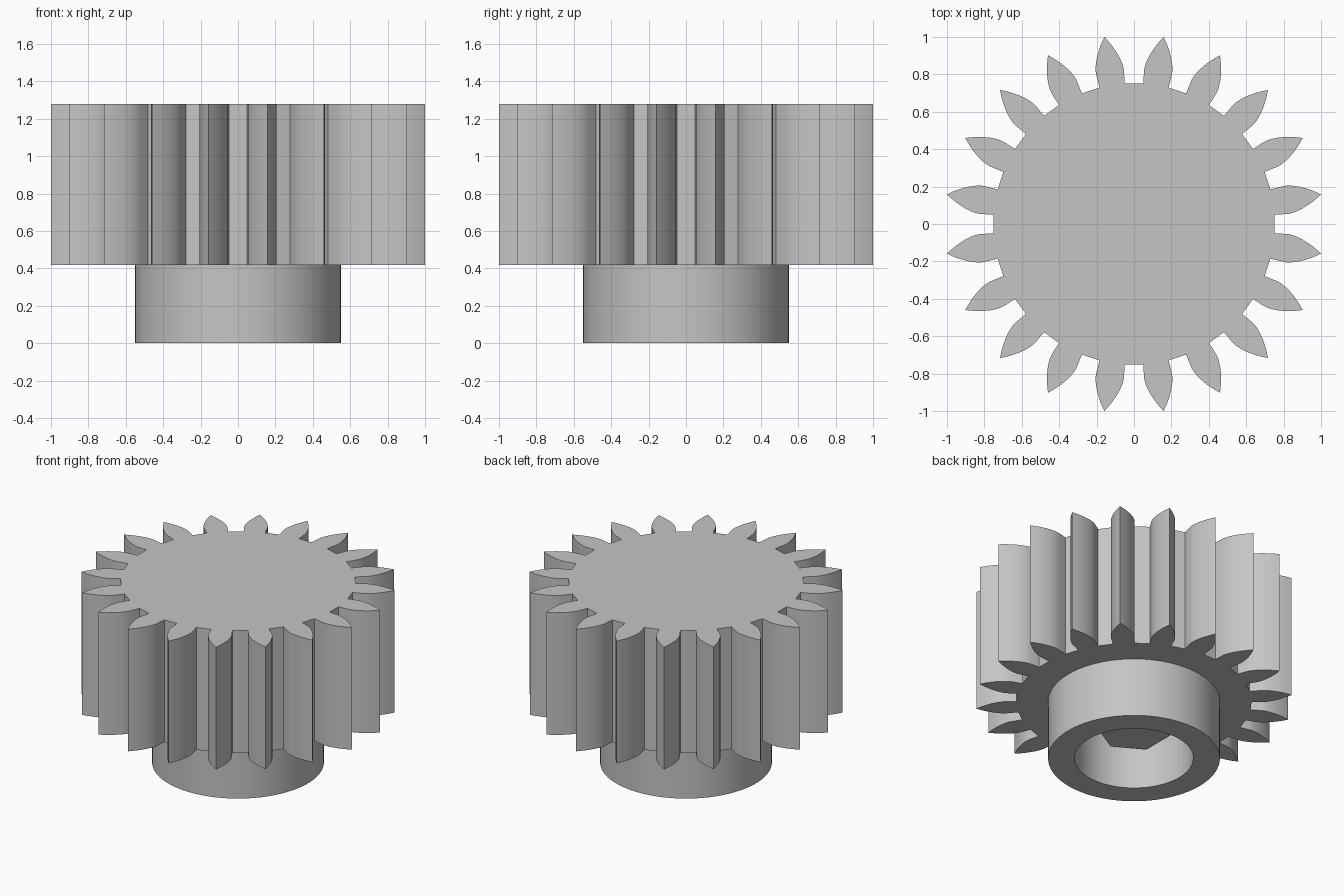
import bpy, bmesh, math

cube = bpy.data.objects.get("Cube")
if cube:
    bpy.data.objects.remove(cube, do_unlink=True)

grey = bpy.data.materials.new("plain_grey")
grey.use_nodes = True
color = (0.56, 0.56, 0.56, 1)
grey.diffuse_color = color
grey.node_tree.nodes["Principled BSDF"].inputs["Base Color"].default_value = color

TEETH, ROOT, BASE, TIP = 20, 0.752, 0.827, 1.0126
GEAR_BOTTOM, GEAR_TOP = 0.417, 1.28


def polar(r, a):
    return (r * math.cos(a), r * math.sin(a))


def finish(name, bm):
    bmesh.ops.recalc_face_normals(bm, faces=bm.faces)
    mesh = bpy.data.meshes.new(name)
    bm.to_mesh(mesh)
    bm.free()
    obj = bpy.data.objects.new(name, mesh)
    mesh.materials.append(grey)
    bpy.context.collection.objects.link(obj)
    bpy.ops.object.select_all(action="DESELECT")
    obj.select_set(True)
    bpy.context.view_layer.objects.active = obj
    bpy.ops.object.shade_smooth_by_angle(angle=math.radians(25))
    return obj


def prism(name, outline, z0, z1):
    bm = bmesh.new()
    face = bm.faces.new([bm.verts.new((x, y, z0)) for x, y in outline])
    top = bmesh.ops.extrude_face_region(bm, geom=[face], use_keep_orig=True)
    for item in top["geom"]:
        if isinstance(item, bmesh.types.BMVert):
            item.co.z = z1
    return finish(name, bm)


def involute(r):
    a = math.acos(min(1, BASE / r))
    return math.tan(a) - a


# One pointed involute tooth flank: (radius, half angle)
half = involute(TIP)
steps = 8
flank = [(ROOT, half)]
for i in range(steps):
    r = BASE + (TIP - BASE) * i / steps
    flank.append((r, half - involute(r)))

# Gear body with teeth
outline = []
pitch = math.tau / TEETH
for k in range(TEETH):
    mid = (k + 0.5) * pitch
    outline += [polar(r, mid - h) for r, h in flank]
    outline.append(polar(TIP, mid))
    outline += [polar(r, mid + h) for r, h in reversed(flank)]
prism("gear", outline, GEAR_BOTTOM, GEAR_TOP)

# Hollow collar under the gear
bm = bmesh.new()
profile = [(0.38, 0), (0.55, 0), (0.55, GEAR_BOTTOM), (0.38, GEAR_BOTTOM)]
verts = [bm.verts.new((r, 0, z)) for r, z in profile]
edges = [bm.edges.new((verts[i], verts[(i + 1) % 4])) for i in range(4)]
bmesh.ops.spin(bm, geom=verts + edges, cent=(0, 0, 0), axis=(0, 0, 1),
               angle=math.tau, steps=72, use_merge=True)
bmesh.ops.remove_doubles(bm, verts=bm.verts, dist=0.0001)
finish("collar", bm)

# Hexagonal drive post recessed in the collar
hexagon = [polar(0.233, math.radians(30 + 60 * i)) for i in range(6)]
prism("hex_post", hexagon, 0.19, GEAR_BOTTOM)
